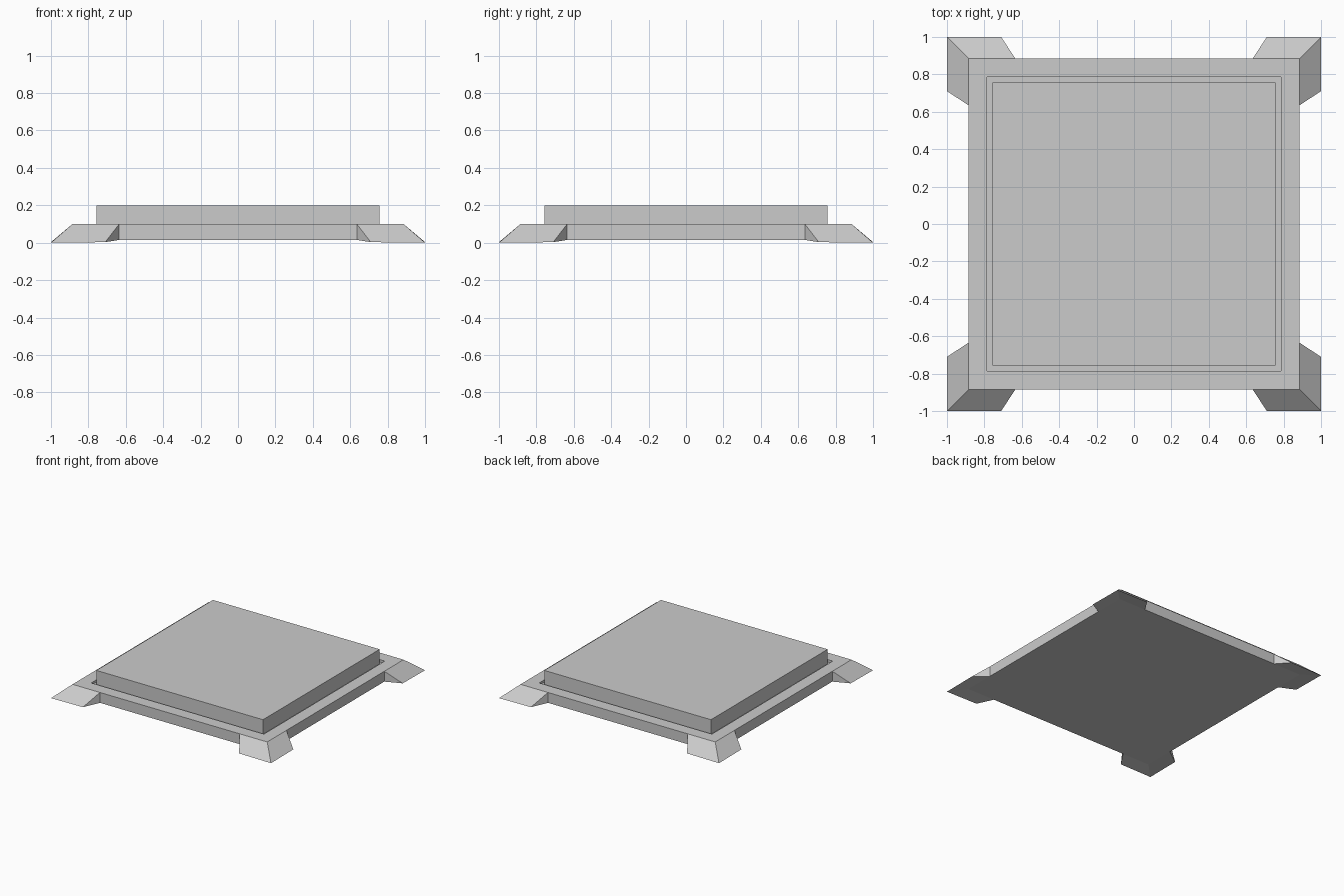
import bpy, bmesh
from mathutils import Matrix

if "Cube" in bpy.data.objects:
    bpy.data.objects.remove(bpy.data.objects["Cube"])

F, H, FLOOR_Z = 0.885, 0.785, 0.08      # frame half width, recess half width, recess floor
TOP, BOT = 0.10, 0.015                  # frame top and underside


def finish(bm, name):
    bmesh.ops.remove_doubles(bm, verts=bm.verts, dist=1e-4)
    bmesh.ops.recalc_face_normals(bm, faces=bm.faces)
    mesh = bpy.data.meshes.new(name)
    bm.to_mesh(mesh)
    bm.free()
    obj = bpy.data.objects.new(name, mesh)
    bpy.context.collection.objects.link(obj)
    return obj


def face(bm, rot, *pts):
    bm.faces.new([bm.verts.new(rot @ Matrix.Translation(p).translation) for p in pts])


# Base frame with flared corner feet, one quarter turned four times
bm = bmesh.new()
for i in range(4):
    rot = Matrix.Rotation(i * 1.5707963268, 3, 'Z')
    # flared foot at the front right corner: sloped top, end and underside per side
    for swap in (False, True):
        def p(a, b, z):
            return (-b, -a, z) if swap else (a, b, z)
        tip, toe = p(1, -1, 0), p(0.71, -1, 0.003)
        ct, cb = p(F, -F, TOP), p(F, -F, BOT)
        et, eb = p(0.635, -F, TOP), p(0.635, -F, BOT)
        face(bm, rot, tip, ct, et, toe)
        face(bm, rot, toe, et, eb)
        face(bm, rot, tip, toe, eb, cb)
    # straight wall between feet
    face(bm, rot, (-0.635, -F, BOT), (0.635, -F, BOT), (0.635, -F, TOP), (-0.635, -F, TOP))
    # top rim and recess wall
    face(bm, rot, (-F, -F, TOP), (-0.635, -F, TOP), (0.635, -F, TOP), (F, -F, TOP),
         (H, -H, TOP), (-H, -H, TOP))
    face(bm, rot, (-H, -H, TOP), (H, -H, TOP), (H, -H, FLOOR_Z), (-H, -H, FLOOR_Z))
# recess floor
ident = Matrix.Identity(3)
face(bm, ident, *[(x * H, y * H, FLOOR_Z) for x, y in ((-1, -1), (1, -1), (1, 1), (-1, 1))])
# underside
under = []
for i in range(4):
    rot = Matrix.Rotation(i * 1.5707963268, 3, 'Z')
    under += [rot @ Matrix.Translation((x, -F, BOT)).translation for x in (-F, -0.635, 0.635)]
face(bm, ident, *under)
finish(bm, "base_frame")

# Raised square panel sitting in the recess
bm = bmesh.new()
bmesh.ops.create_cube(bm, size=1)
bmesh.ops.scale(bm, vec=(1.515, 1.515, 0.2 - FLOOR_Z), verts=bm.verts)
bmesh.ops.translate(bm, vec=(0, 0, (0.2 + FLOOR_Z) / 2), verts=bm.verts)
finish(bm, "top_panel")
